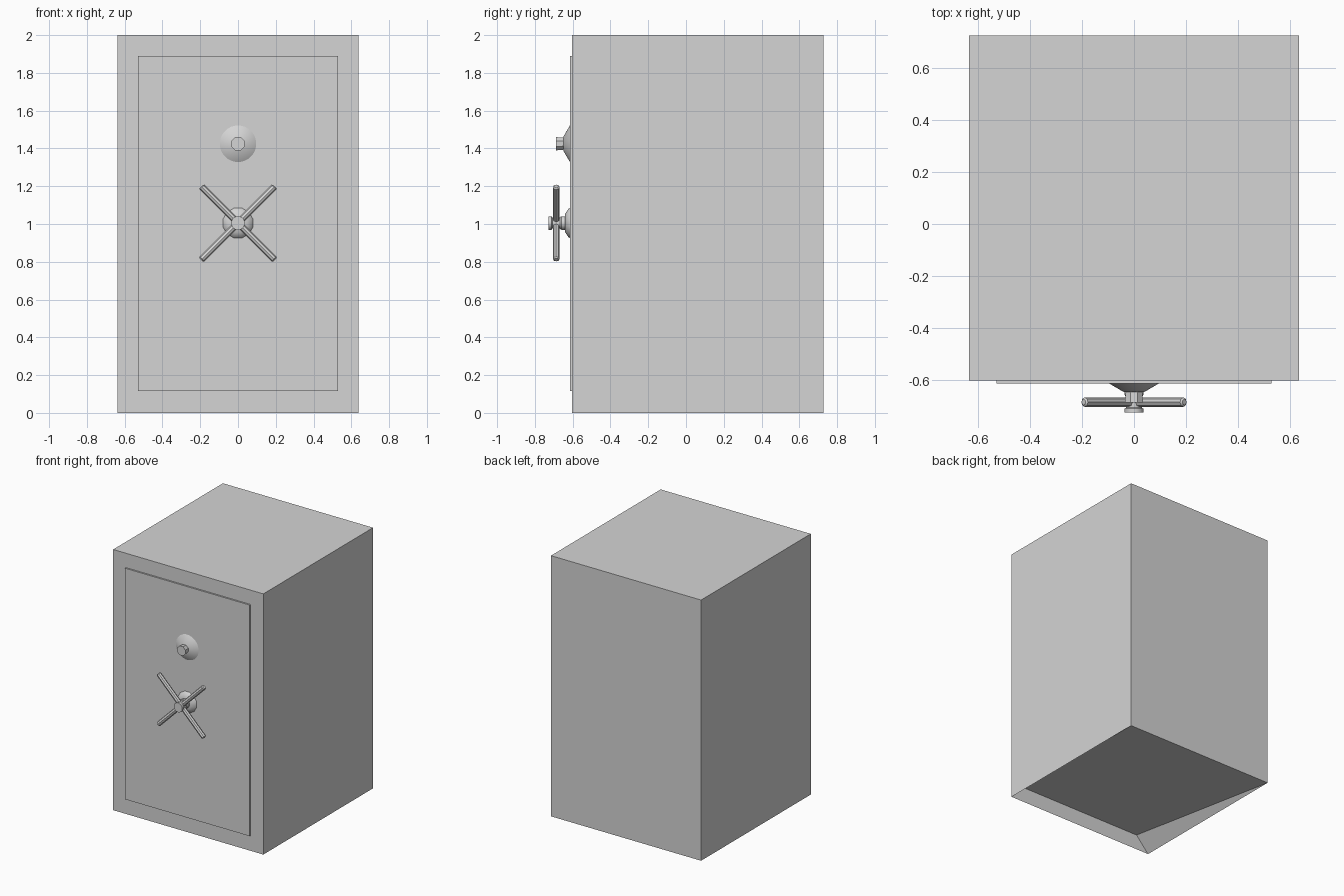
import bpy
import bmesh
import math
from mathutils import Matrix, Vector

if "Cube" in bpy.data.objects:
    bpy.data.objects.remove(bpy.data.objects["Cube"])

STEEL = (0.66, 0.66, 0.66, 1.0)
steel = bpy.data.materials.new("grey_steel")
steel.use_nodes = True
steel.diffuse_color = STEEL
steel.node_tree.nodes["Principled BSDF"].inputs["Base Color"].default_value = STEEL

# Main dimensions
HALF_W, HEIGHT = 0.637, 2.0
FRONT, BACK = -0.603, 0.727
DOOR_HALF_W, DOOR_LOW, DOOR_HIGH = 0.53, 0.117, 1.89
DOOR_FRONT = -0.615


def finish(name, bm, smooth=False):
    mesh = bpy.data.meshes.new(name)
    bm.to_mesh(mesh)
    bm.free()
    obj = bpy.data.objects.new(name, mesh)
    bpy.context.collection.objects.link(obj)
    mesh.materials.append(steel)
    if smooth:
        bpy.ops.object.select_all(action="DESELECT")
        obj.select_set(True)
        bpy.context.view_layer.objects.active = obj
        bpy.ops.object.shade_smooth_by_angle(angle=math.radians(35))
    return obj


def rectangle(bm, half_w, low, high, y):
    corners = ((-half_w, low), (half_w, low), (half_w, high), (-half_w, high))
    return [bm.verts.new((x, y, z)) for x, z in corners]


def lathe(name, profile, z, sides):
    """Solid turned about a front-to-back axis; profile holds (radius, y) pairs."""
    bm = bmesh.new()
    rings = []
    for radius, y in profile:
        angles = [2 * math.pi * (i + 0.5) / sides for i in range(sides)]
        rings.append([bm.verts.new((radius * math.cos(a), y, z + radius * math.sin(a)))
                      for a in angles])
    for near, far in zip(rings, rings[1:]):
        for i in range(sides):
            j = (i + 1) % sides
            bm.faces.new((near[i], near[j], far[j], far[i]))
    bm.faces.new(rings[0])
    bm.faces.new(rings[-1])
    bmesh.ops.recalc_face_normals(bm, faces=bm.faces)
    return finish(name, bm, smooth=True)


# Cabinet: mitred front frame, walls, back, and an underside rising to the doorway
bm = bmesh.new()
outer = rectangle(bm, HALF_W, 0, HEIGHT, FRONT)
inner = rectangle(bm, DOOR_HALF_W, DOOR_LOW, DOOR_HIGH, FRONT)
rear = rectangle(bm, HALF_W, 0, HEIGHT, BACK)
for i in range(4):
    j = (i + 1) % 4
    bm.faces.new((outer[i], outer[j], inner[j], inner[i]))
    if i > 0:
        bm.faces.new((outer[j], outer[i], rear[i], rear[j]))
bm.faces.new(rear[::-1])
bm.faces.new((inner[1], inner[0], rear[0], rear[1]))
bm.faces.new((outer[0], rear[0], inner[0]))
bm.faces.new((outer[1], inner[1], rear[1]))
finish("cabinet", bm)

# Door: slab standing slightly proud of the frame
bm = bmesh.new()
depth = 0.05
size = Vector((2 * DOOR_HALF_W, depth, DOOR_HIGH - DOOR_LOW))
centre = Vector((0, DOOR_FRONT + depth / 2, (DOOR_HIGH + DOOR_LOW) / 2))
bmesh.ops.create_cube(bm, size=1, matrix=Matrix.Translation(centre) @ Matrix.Diagonal(size).to_4x4())
finish("door", bm)

# Dial: wide cone with a small knob
DIAL_Z, WHEEL_Z = 1.425, 1.005
lathe("dial_cone", [(0.097, DOOR_FRONT), (0.04, -0.648)], DIAL_Z, 24)
lathe("dial_knob", [(0.034, -0.645), (0.038, -0.688)], DIAL_Z, 8)

# Handle: stepped base, neck and flanged hub
lathe("handle_base", [(0.082, DOOR_FRONT), (0.078, -0.622), (0.05, -0.64)], WHEEL_Z, 12)
lathe("handle_hub", [(0.037, -0.635), (0.037, -0.66), (0.031, -0.668), (0.031, -0.708),
                     (0.037, -0.712), (0.037, -0.727)], WHEEL_Z, 12)

# Two crossed bars through the hub
for name, tilt in (("handle_bar_rising", 45), ("handle_bar_falling", -45)):
    bm = bmesh.new()
    place = Matrix.Translation((0, -0.687, WHEEL_Z)) @ Matrix.Rotation(math.radians(tilt), 4, "Y")
    bmesh.ops.create_cone(bm, cap_ends=True, segments=8, radius1=0.018, radius2=0.018,
                          depth=0.55, matrix=place)
    caps = [e for f in bm.faces if len(f.verts) > 4 for e in f.edges]
    bmesh.ops.bevel(bm, geom=caps, offset=0.006, segments=1, affect="EDGES")
    finish(name, bm, smooth=True)
